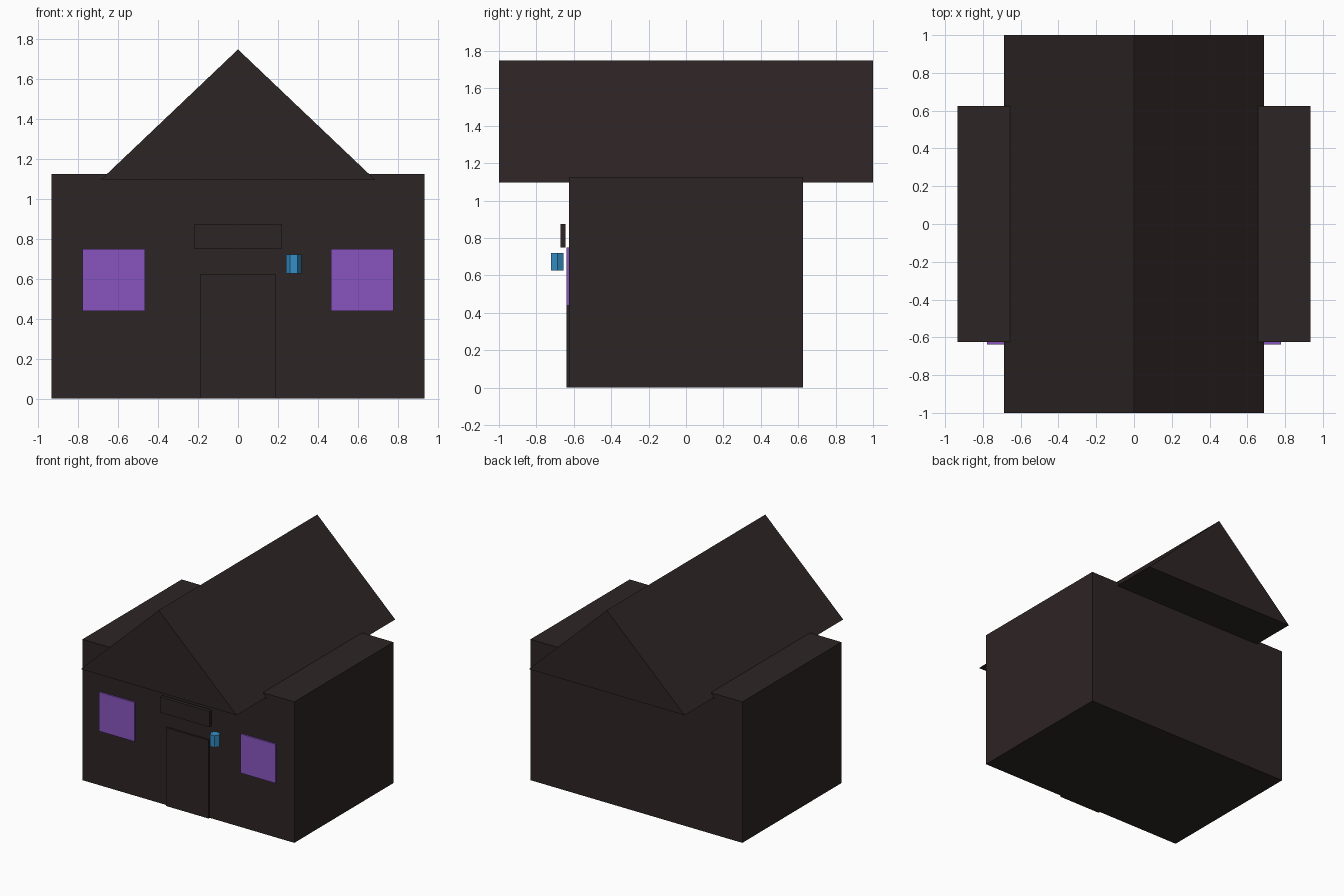
import bpy, bmesh
from mathutils import Matrix, Vector

if "Cube" in bpy.data.objects:
    bpy.data.objects.remove(bpy.data.objects["Cube"], do_unlink=True)


def material(name, rgb):
    mat = bpy.data.materials.new(name)
    mat.use_nodes = True
    mat.diffuse_color = (*rgb, 1)
    mat.node_tree.nodes["Principled BSDF"].inputs["Base Color"].default_value = (*rgb, 1)
    return mat


dark_brown = material("dark brown", (0.027, 0.018, 0.018))
purple = material("purple", (0.25, 0.09, 0.53))
blue = material("blue", (0.036, 0.27, 0.56))


def finish(name, bm, mat):
    bmesh.ops.recalc_face_normals(bm, faces=bm.faces)
    mesh = bpy.data.meshes.new(name)
    bm.to_mesh(mesh)
    bm.free()
    mesh.materials.append(mat)
    obj = bpy.data.objects.new(name, mesh)
    bpy.context.collection.objects.link(obj)
    return obj


def box(name, low, high, mat):
    low, high = Vector(low), Vector(high)
    bm = bmesh.new()
    place = Matrix.Translation((low + high) / 2) @ Matrix.Diagonal((*(high - low), 1))
    bmesh.ops.create_cube(bm, size=1, matrix=place)
    return finish(name, bm, mat)


# Walls
box("walls", (-0.935, -0.625, 0), (0.935, 0.625, 1.125), dark_brown)

# Gable roof, a triangle extruded from front to back
bm = bmesh.new()
gable = bm.faces.new([bm.verts.new(p) for p in
                      ((-0.688, -1, 1.096), (0.688, -1, 1.096), (0, -1, 1.75))])
extruded = bmesh.ops.extrude_face_region(bm, geom=[gable], use_keep_orig=True)
bmesh.ops.translate(bm, vec=(0, 2, 0),
                    verts=[v for v in extruded["geom"] if isinstance(v, bmesh.types.BMVert)])
finish("roof", bm, dark_brown)

# Door and the sign board above it
box("door", (-0.188, -0.64, 0), (0.188, -0.62, 0.625), dark_brown)
box("sign_board", (-0.218, -0.672, 0.75), (0.218, -0.643, 0.875), dark_brown)

# Windows
for side, x in (("right", -0.623), ("left", 0.623)):
    box(side + "_window", (x - 0.156, -0.638, 0.438), (x + 0.156, -0.62, 0.75), purple)

# Hexagonal lantern beside the door
bm = bmesh.new()
bmesh.ops.create_cone(bm, cap_ends=True, segments=6, radius1=0.039, radius2=0.039, depth=0.094,
                      matrix=Matrix.Translation((0.279, -0.688, 0.674))
                      @ Matrix.Rotation(1.5707963, 4, "Z"))
lantern = finish("lantern", bm, blue)
